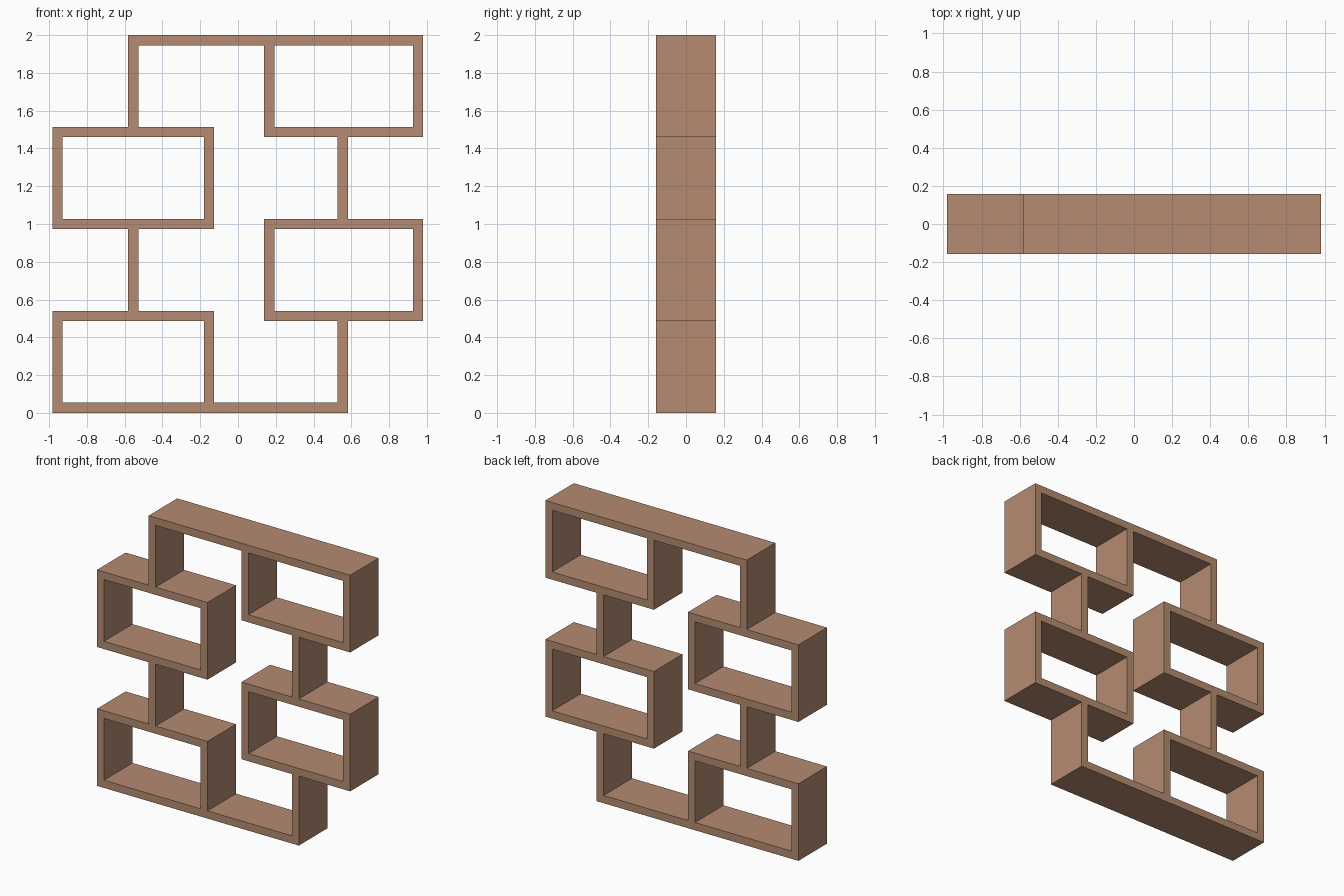
import bpy, bmesh, math

if "Cube" in bpy.data.objects:
    bpy.data.objects.remove(bpy.data.objects["Cube"])

T = 0.054                      # board thickness
S = 0.4865                     # shelf pitch
DEPTH = 0.316

wood = bpy.data.materials.new("warm brown wood")
wood.diffuse_color = (0.46, 0.26, 0.165, 1)
wood.use_nodes = True
wood.node_tree.nodes["Principled BSDF"].inputs["Base Color"].default_value = wood.diffuse_color

XL, XR = -0.982, 0.98          # outer edges of the left and right boxes
NL, NR = -0.582, 0.582         # outer edges of the narrow posts
IL, IR = -0.126, 0.138         # inner edges of the boxes


def bottom(i):                 # underside of board i
    return i * S


def top(i):                    # upper side of board i
    return i * S + T


# outer silhouette, stepping in at each narrow post
outer = [(XL, 0), (NR, 0),
         (NR, bottom(1)), (XR, bottom(1)), (XR, top(2)), (NR, top(2)),
         (NR, bottom(3)), (XR, bottom(3)), (XR, top(4)), (NL, top(4)),
         (NL, top(3)), (XL, top(3)), (XL, bottom(2)), (NL, bottom(2)),
         (NL, top(1)), (XL, top(1))]

# winding opening between the two columns
centre = [(IL, top(0)), (NR - T, top(0)),
          (NR - T, bottom(1)), (IR, bottom(1)), (IR, top(2)), (NR - T, top(2)),
          (NR - T, bottom(3)), (IR, bottom(3)), (IR, bottom(4)), (NL + T, bottom(4)),
          (NL + T, top(3)), (IL, top(3)), (IL, bottom(2)), (NL + T, bottom(2)),
          (NL + T, top(1)), (IL, top(1))]

# four rectangular compartments, alternating left and right
loops = [outer, centre]
for row in range(4):
    a, b = (XL + T, IL - T) if row % 2 == 0 else (IR + T, XR - T)
    lo, hi = top(row), bottom(row + 1)
    loops.append([(a, lo), (b, lo), (b, hi), (a, hi)])

# filled profile extruded to the shelf depth
curve = bpy.data.curves.new("shelf_profile", 'CURVE')
curve.dimensions = '2D'
curve.fill_mode = 'BOTH'
curve.extrude = DEPTH / 2
for pts in loops:
    sp = curve.splines.new('POLY')
    sp.points.add(len(pts) - 1)
    for p, (x, z) in zip(sp.points, pts):
        p.co = (x, z, 0, 1)
    sp.use_cyclic_u = True
shelf = bpy.data.objects.new("shelf_frame", curve)
bpy.context.collection.objects.link(shelf)
shelf.rotation_euler.x = math.radians(90)
bpy.context.view_layer.objects.active = shelf
shelf.select_set(True)
bpy.ops.object.convert(target='MESH')
shelf = bpy.context.object
shelf.name = "shelf_frame"

# weld the caps to the sides and keep every face flat
bm = bmesh.new()
bm.from_mesh(shelf.data)
bmesh.ops.remove_doubles(bm, verts=bm.verts, dist=0.0005)
bmesh.ops.recalc_face_normals(bm, faces=bm.faces)
for f in bm.faces:
    f.smooth = False
    f.material_index = 0
bm.to_mesh(shelf.data)
bm.free()
shelf.data.materials.clear()
shelf.data.materials.append(wood)
